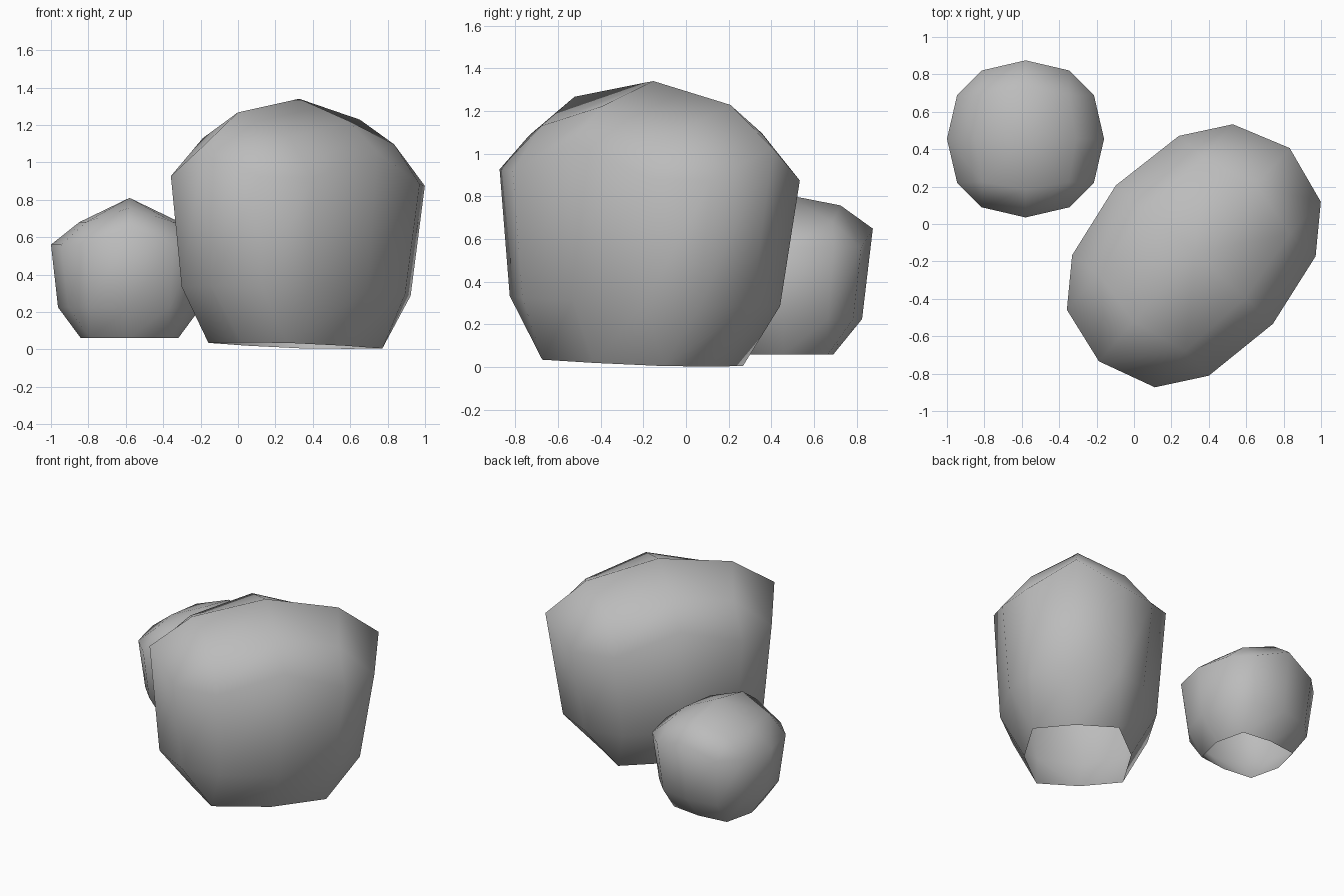
import bpy
import bmesh
from mathutils import Vector

old = bpy.data.objects.get("Cube")
if old:
    bpy.data.objects.remove(old, do_unlink=True)

stone = bpy.data.materials.new("stone_grey")
stone.use_nodes = True
stone.diffuse_color = (0.5, 0.5, 0.5, 1)
stone.node_tree.nodes["Principled BSDF"].inputs["Base Color"].default_value = (0.5, 0.5, 0.5, 1)

SHOULDER = .667  # height of the widest ring, as a fraction of the rock


def quarter_rings(crown, brow):
    """Quarter rings from the long axis to the short axis: (along, across, height).

    crown and brow set how high the broad sides bulge in the two upper rings.
    """
    return [
        [(.56, 0, 0), (.5, .5, 0), (.5, .5, 0), (0, .62, 0)],
        [(.88, 0, .22), (.78, .51, .22), (.5, .78, .22), (0, .91, .22)],
        [(1, 0, .785), (.87, .56, SHOULDER), (.56, .87, SHOULDER), (0, 1, brow)],
        [(.64, 0, .93), (.55, .55, .828), (.55, .55, .828), (0, .64, crown)],
    ]


def full_ring(quarter):
    """Mirror a quarter ring into a closed loop of twelve points."""
    half = quarter + [(-u, v, z) for u, v, z in reversed(quarter[:-1])]
    return half + [(u, -v, z) for u, v, z in reversed(half[1:-1])]


def make_rock(name, centre, along, across, height, tilt, lean, crown, brow):
    """Loft the rings into a domed rock that is open underneath."""
    bm = bmesh.new()

    def place(u, v, z):
        offset = Vector(lean) * (z - SHOULDER) + Vector((0, 0, z * height - tilt * u))
        return bm.verts.new(Vector(centre) + Vector(along) * u + Vector(across) * v + offset)

    loops = [[place(*p) for p in full_ring(q)] for q in quarter_rings(crown, brow)]
    n = len(loops[0])
    for low, high in zip(loops, loops[1:]):
        for i in range(n):
            j = (i + 1) % n
            bm.faces.new((low[i], low[j], high[j], high[i]))
    peak = place(0, 0, 1)
    for i in range(n):
        bm.faces.new((loops[-1][i], loops[-1][(i + 1) % n], peak))
    # The doubled corner points collapse each corner to a single vertex
    bmesh.ops.remove_doubles(bm, verts=bm.verts[:], dist=.0001)
    for face in bm.faces:
        face.smooth = True
    mesh = bpy.data.meshes.new(name)
    bm.to_mesh(mesh)
    bm.free()
    mesh.materials.append(stone)
    rock = bpy.data.objects.new(name, mesh)
    bpy.context.collection.objects.link(rock)


# Large oblong rock, turned and slightly tilted, and the small round one
make_rock("large_rock", (.32, -.17, .02), (.51, .57, 0), (-.42, .37, 0),
          1.32, .03, (.02, .05, 0), .91, .785)
make_rock("small_rock", (-.58, .455, .06), (0, .42, 0), (-.42, 0, 0),
          .75, 0, (0, 0, 0), .827, SHOULDER)
